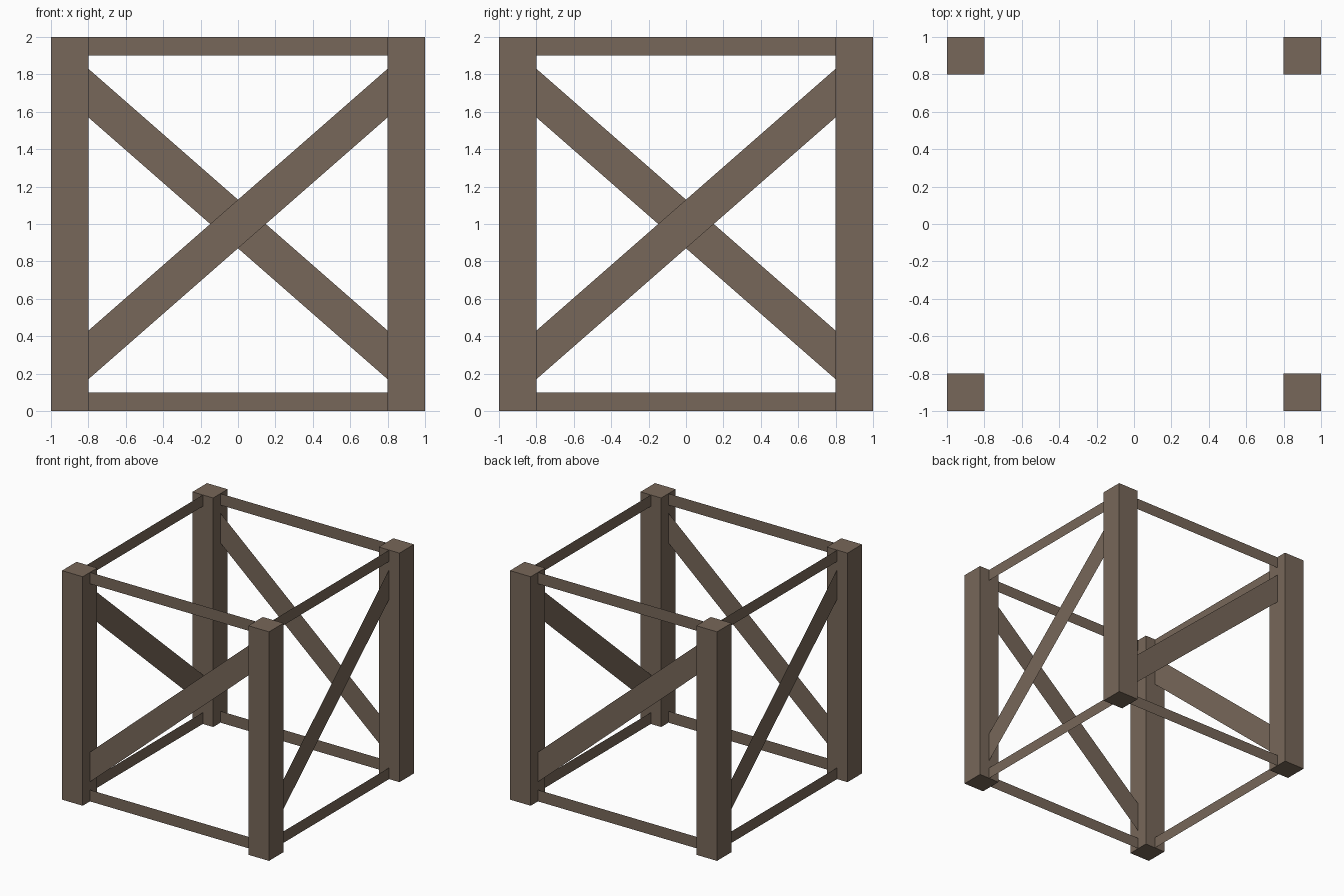
import bpy
import bmesh
from math import pi
from mathutils import Matrix

if "Cube" in bpy.data.objects:
    bpy.data.objects.remove(bpy.data.objects["Cube"])

wood = bpy.data.materials.new("brown wood")
wood.diffuse_color = (0.186, 0.136, 0.100, 1.0)
wood.use_nodes = True
wood.node_tree.nodes["Principled BSDF"].inputs["Base Color"].default_value = wood.diffuse_color


def add_object(name, bm, turn=0):
    """Turn the mesh about z by quarter turns and link it."""
    bm.transform(Matrix.Rotation(turn * pi / 2, 4, 'Z'))
    mesh = bpy.data.meshes.new(name)
    bm.to_mesh(mesh)
    bm.free()
    mesh.materials.append(wood)
    obj = bpy.data.objects.new(name, mesh)
    bpy.context.collection.objects.link(obj)


def add_post(name, turn):
    bm = bmesh.new()
    place = Matrix.Translation((-0.9, -0.9, 1.0)) @ Matrix.Diagonal((0.2, 0.2, 2.0, 1.0))
    bmesh.ops.create_cube(bm, size=1.0, matrix=place)
    add_object(name, bm, turn)


def add_board(name, left_z, right_z, turn):
    """Paper-thin board between two posts, on the posts' centre plane."""
    bm = bmesh.new()
    corners = [(-0.8, left_z[0]), (0.8, right_z[0]), (0.8, right_z[1]), (-0.8, left_z[1])]
    bm.faces.new([bm.verts.new((x, -0.9, z)) for x, z in corners])
    add_object(name, bm, turn)


# The four sides repeat by quarter turns
for turn, side in enumerate(("front", "right", "back", "left")):
    add_post(side + "_corner_post", turn)
    add_board(side + "_bottom_rail", (0.0, 0.1), (0.0, 0.1), turn)
    add_board(side + "_top_rail", (1.9, 2.0), (1.9, 2.0), turn)
    add_board(side + "_diagonal_brace", (0.17, 0.43), (1.57, 1.83), turn)
